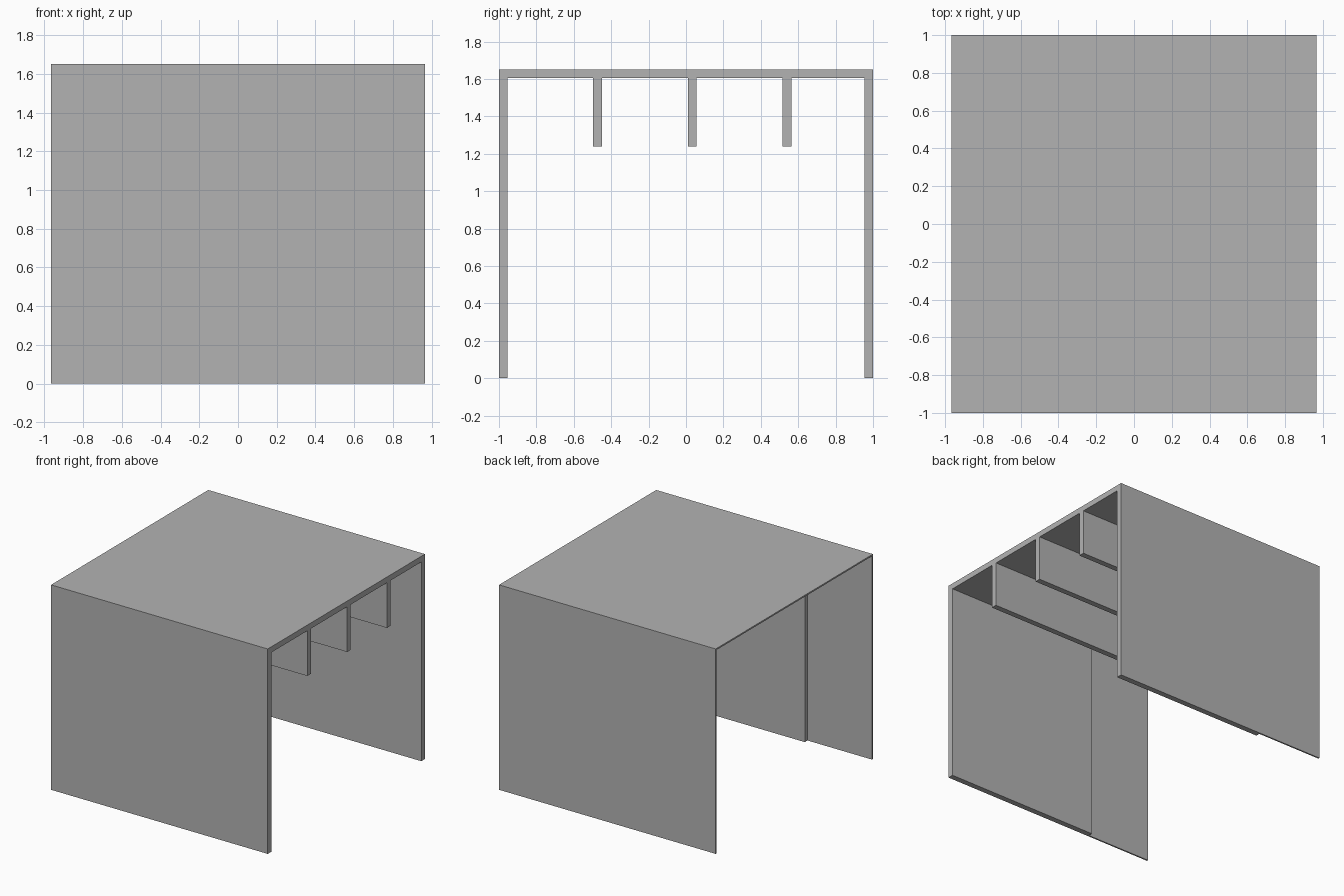
import bpy
import bmesh

cube = bpy.data.objects.get("Cube")
if cube:
    bpy.data.objects.remove(cube, do_unlink=True)

HALF_X, HALF_Y, HEIGHT = 0.965, 1.0, 1.65
THICK, THIN = 0.046, 0.012
STEP_X = -0.39          # where the heavy frame meets the thin lip
DIVIDER_BOTTOM = 1.24

grey = bpy.data.materials.new("plain grey")
grey.use_nodes = True
colour = (0.45, 0.45, 0.45, 1)
grey.diffuse_color = colour
grey.node_tree.nodes["Principled BSDF"].inputs["Base Color"].default_value = colour


def extrude_profile(name, profile, x0, x1):
    """Extrude a closed (y, z) outline along x."""
    bm = bmesh.new()
    face = bm.faces.new([bm.verts.new((x0, y, z)) for y, z in profile])
    grown = bmesh.ops.extrude_face_region(bm, geom=[face])["geom"]
    verts = [g for g in grown if isinstance(g, bmesh.types.BMVert)]
    bmesh.ops.translate(bm, verts=verts, vec=(x1 - x0, 0, 0))
    bmesh.ops.recalc_face_normals(bm, faces=bm.faces)
    mesh = bpy.data.meshes.new(name)
    bm.to_mesh(mesh)
    bm.free()
    mesh.materials.append(grey)
    obj = bpy.data.objects.new(name, mesh)
    bpy.context.collection.objects.link(obj)
    return obj


def arch(t):
    """Outline of two walls and a roof of thickness t."""
    inner, under = HALF_Y - t, HEIGHT - t
    return [(-HALF_Y, 0), (-HALF_Y, HEIGHT), (HALF_Y, HEIGHT), (HALF_Y, 0),
            (inner, 0), (inner, under), (-inner, under), (-inner, 0)]


# Heavy frame, with a thin lip carrying on the same outer faces
extrude_profile("wall_and_roof_frame", arch(THICK), STEP_X, HALF_X)
extrude_profile("thin_lip", arch(THIN), -HALF_X, STEP_X)

# Dividers hanging from the roof
for name, y in (("front", -0.473), ("middle", 0.033), ("back", 0.54)):
    y0, y1 = y - THICK / 2, y + THICK / 2
    top = HEIGHT - THICK
    extrude_profile(name + "_divider",
                    [(y0, DIVIDER_BOTTOM), (y0, top), (y1, top), (y1, DIVIDER_BOTTOM)],
                    STEP_X, HALF_X)
